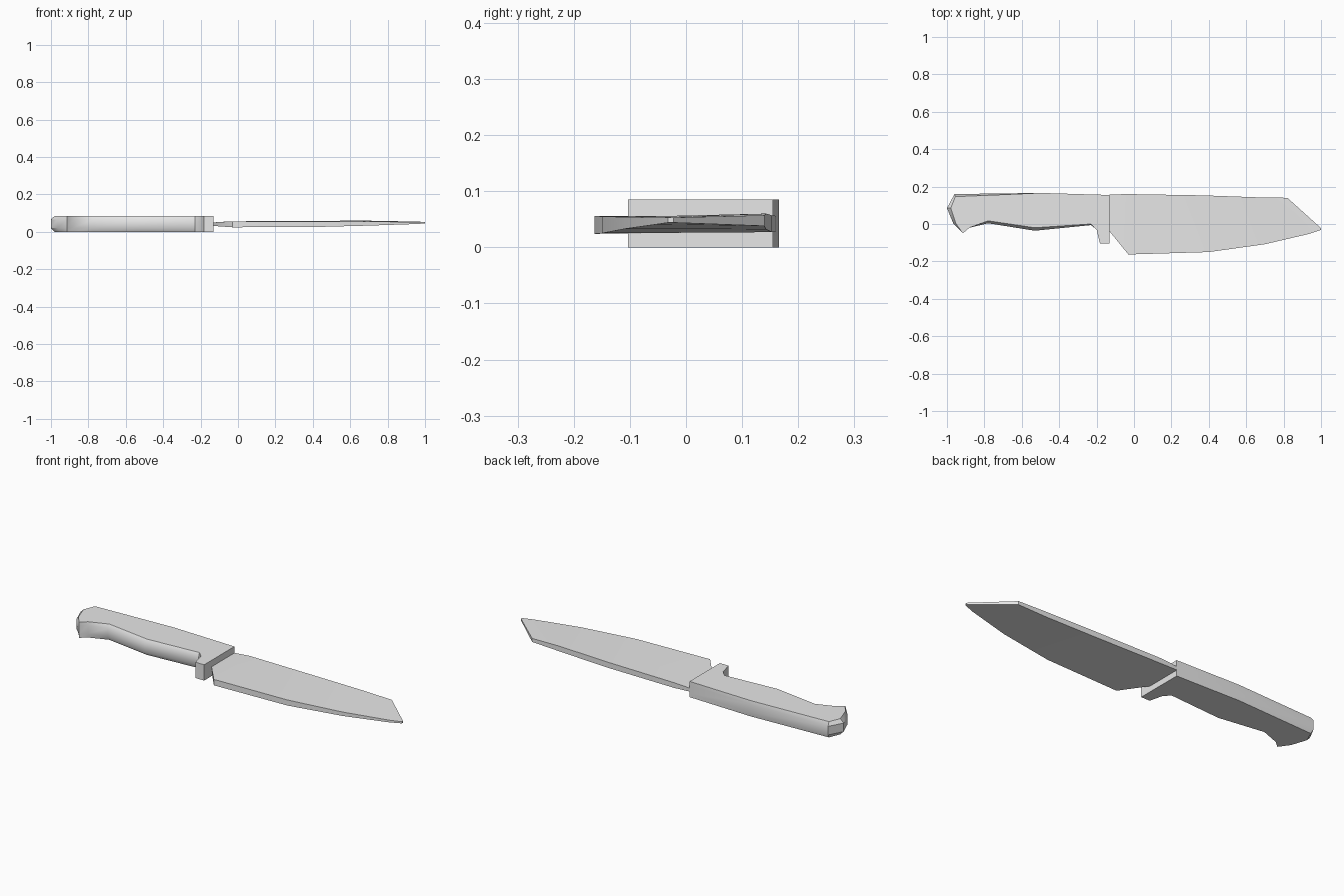
import bpy, bmesh, math

cube = bpy.data.objects.get("Cube")
if cube:
    bpy.data.objects.remove(cube, do_unlink=True)

grey = bpy.data.materials.new("plain grey")
grey.use_nodes = True
grey.diffuse_color = (0.8, 0.8, 0.8, 1)
grey.node_tree.nodes["Principled BSDF"].inputs["Base Color"].default_value = (0.8, 0.8, 0.8, 1)


def finish(name, bm, angle):
    """Turn the bmesh into a grey object with sharp edges above the angle."""
    bmesh.ops.recalc_face_normals(bm, faces=bm.faces)
    mesh = bpy.data.meshes.new(name)
    bm.to_mesh(mesh)
    bm.free()
    mesh.materials.append(grey)
    obj = bpy.data.objects.new(name, mesh)
    bpy.context.collection.objects.link(obj)
    bpy.ops.object.select_all(action='DESELECT')
    obj.select_set(True)
    bpy.context.view_layer.objects.active = obj
    bpy.ops.object.shade_smooth_by_angle(angle=math.radians(angle))
    return obj


# Handle: outline at its widest, with the inward shift of the flat top and bottom
outline = [
    (-0.13, 0.155, 0, 0), (-0.5, 0.166, 0, 0), (-0.96, 0.16, 0.005, -0.014),
    (-1.0, 0.085, 0.02, 0), (-0.965, 0, 0.012, 0.004), (-0.915, -0.05, 0, 0),
    (-0.88, -0.02, 0, 0), (-0.78, 0.004, 0, 0.013), (-0.53, -0.036, 0, 0.016),
    (-0.23, -0.006, 0, 0.006), (-0.2, -0.03, 0, 0), (-0.182, -0.103, 0, 0),
    (-0.13, -0.103, 0, 0),
]
bm = bmesh.new()
rings = []
for z, shift in ((0, 1), (0.02, 0), (0.066, 0), (0.085, 1)):
    rings.append([bm.verts.new((x + dx * shift, y + dy * shift, z))
                  for x, y, dx, dy in outline])
for low, high in zip(rings, rings[1:]):
    for i in range(len(low)):
        bm.faces.new((low[i - 1], low[i], high[i], high[i - 1]))
bm.faces.new(rings[0])
bm.faces.new(rings[-1])
finish("handle", bm, 35)

# Blade: matching stations along the spine and cutting edge (x, y, bottom, top)
spine = [(-0.13, 0.157, 0.031, 0.05), (-0.04, 0.16, 0.028, 0.056),
         (0.37, 0.153, 0.027, 0.057), (0.65, 0.143, 0.032, 0.06),
         (0.82, 0.14, 0.038, 0.057), (1.0, -0.022, 0.044, 0.053)]
edge = [(-0.13, -0.04, 0.031, 0.05), (-0.03, -0.163, 0.024, 0.056),
        (0.4, -0.15, 0.025, 0.055), (0.7, -0.108, 0.033, 0.054),
        (0.94, -0.052, 0.041, 0.053), (1.0, -0.032, 0.044, 0.053)]
bm = bmesh.new()


def corners(station):
    x, y, low, high = station
    return [bm.verts.new((x, y, low)), bm.verts.new((x, y, high))]


sections = [corners(s) + corners(e)[::-1] for s, e in zip(spine, edge)]
for a, b in zip(sections, sections[1:]):
    for i in (0, 2):
        bm.faces.new((a[i], a[i + 1], b[i + 1], b[i]))
    # Flat sides are split along the diagonal from spine to edge
    for s, e in ((1, 2), (0, 3)):
        bm.faces.new((a[s], a[e], b[e]))
        bm.faces.new((a[s], b[e], b[s]))
bm.faces.new(sections[0])
bm.faces.new(sections[-1])
finish("blade", bm, 40)
